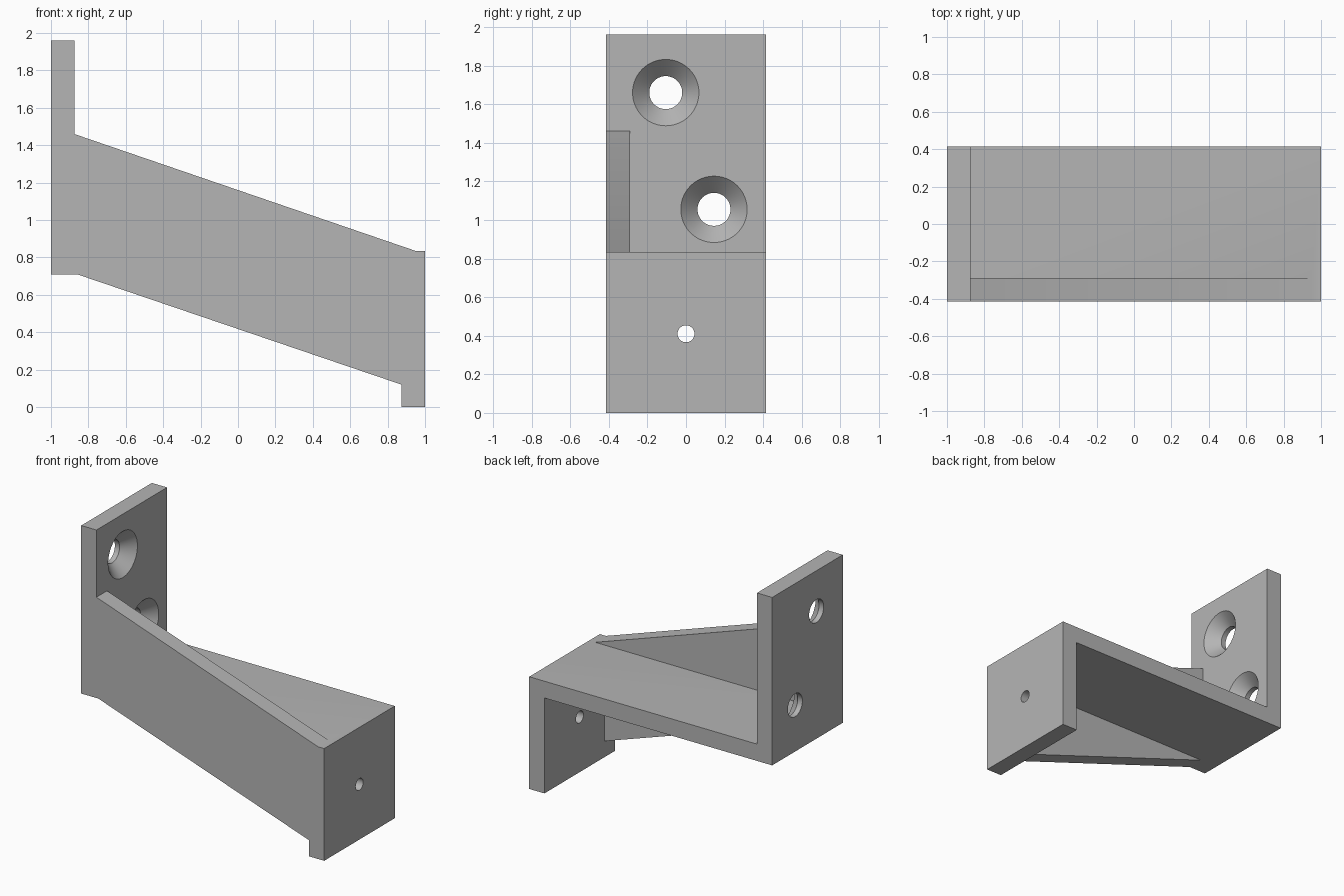
import bpy, bmesh
from math import cos, sin, tau, radians

cube = bpy.data.objects.get("Cube")
if cube:
    bpy.data.objects.remove(cube, do_unlink=True)

grey = bpy.data.materials.new("plain grey")
grey.use_nodes = True
colour = (0.46, 0.46, 0.46, 1)
grey.diffuse_color = colour
grey.node_tree.nodes["Principled BSDF"].inputs["Base Color"].default_value = colour

T = 0.125            # wall thickness
HALF = 0.415         # half depth
SHELF = 0.71         # underside of the shelf
HIGH, LOW = SHELF + T, SHELF


def finish(name, bm):
    bmesh.ops.recalc_face_normals(bm, faces=bm.faces)
    mesh = bpy.data.meshes.new(name)
    bm.to_mesh(mesh)
    bm.free()
    mesh.materials.append(grey)
    obj = bpy.data.objects.new(name, mesh)
    bpy.context.collection.objects.link(obj)
    return obj


def extrude_profile(name, points, y0, y1):
    """Prism from an x-z outline, running from y0 to y1."""
    bm = bmesh.new()
    face = bm.faces.new([bm.verts.new((x, y0, z)) for x, z in points])
    moved = bmesh.ops.extrude_face_region(bm, geom=[face])["geom"]
    verts = [g for g in moved if isinstance(g, bmesh.types.BMVert)]
    bmesh.ops.translate(bm, vec=(0, y1 - y0, 0), verts=verts)
    return finish(name, bm)


def turned_cutter(name, y, z, profile, sides=64):
    """Solid of revolution along x from (x, radius) pairs."""
    bm = bmesh.new()
    rings = [[bm.verts.new((x, y + r * cos(tau * i / sides), z + r * sin(tau * i / sides)))
              for i in range(sides)] for x, r in profile]
    for a, b in zip(rings, rings[1:]):
        for i in range(sides):
            j = (i + 1) % sides
            bm.faces.new((a[i], a[j], b[j], b[i]))
    bm.faces.new(rings[0])
    bm.faces.new(rings[-1])
    return finish(name, bm)


def apply_boolean(target, tool, operation):
    mod = target.modifiers.new(operation.lower(), 'BOOLEAN')
    mod.operation = operation
    mod.solver = 'EXACT'
    mod.object = tool
    bpy.context.view_layer.objects.active = target
    bpy.ops.object.modifier_apply(modifier=mod.name)
    bpy.data.objects.remove(tool, do_unlink=True)


# Stepped body: tall wall plate, flat shelf, hanging end plate
bracket = extrude_profile("bracket", [
    (-1, LOW), (1 - T, LOW), (1 - T, 0), (1, 0), (1, HIGH),
    (-1 + T, HIGH), (-1 + T, 1.96), (-1, 1.96)], -HALF, HALF)

# Sloping side web, reaching above and below the shelf
web = extrude_profile("side_web", [
    (-1 + T, 1.46), (0.95, HIGH), (1 - T, HIGH - 0.02), (1 - T, 0.12),
    (-0.86, LOW), (-1 + T, LOW)], -HALF, -HALF + T)
apply_boolean(bracket, web, 'UNION')

# Countersunk screw holes in the wall plate
face_x, bore, rim = -1 + T, 0.0855, 0.172
for y, z in ((-0.105, 1.66), (0.145, 1.055)):
    hole = turned_cutter("countersink_cutter", y, z, [
        (-1.1, bore), (face_x - rim + bore, bore), (face_x, rim), (face_x + 0.02, rim)])
    apply_boolean(bracket, hole, 'DIFFERENCE')

# Small plain hole in the end plate
hole = turned_cutter("small_hole_cutter", 0, 0.41, [(0.8, 0.044), (1.1, 0.044)], 32)
apply_boolean(bracket, hole, 'DIFFERENCE')

# Smooth bores, crisp edges
bpy.ops.object.select_all(action='DESELECT')
bracket.select_set(True)
bpy.context.view_layer.objects.active = bracket
bpy.ops.object.shade_smooth_by_angle(angle=radians(30))
